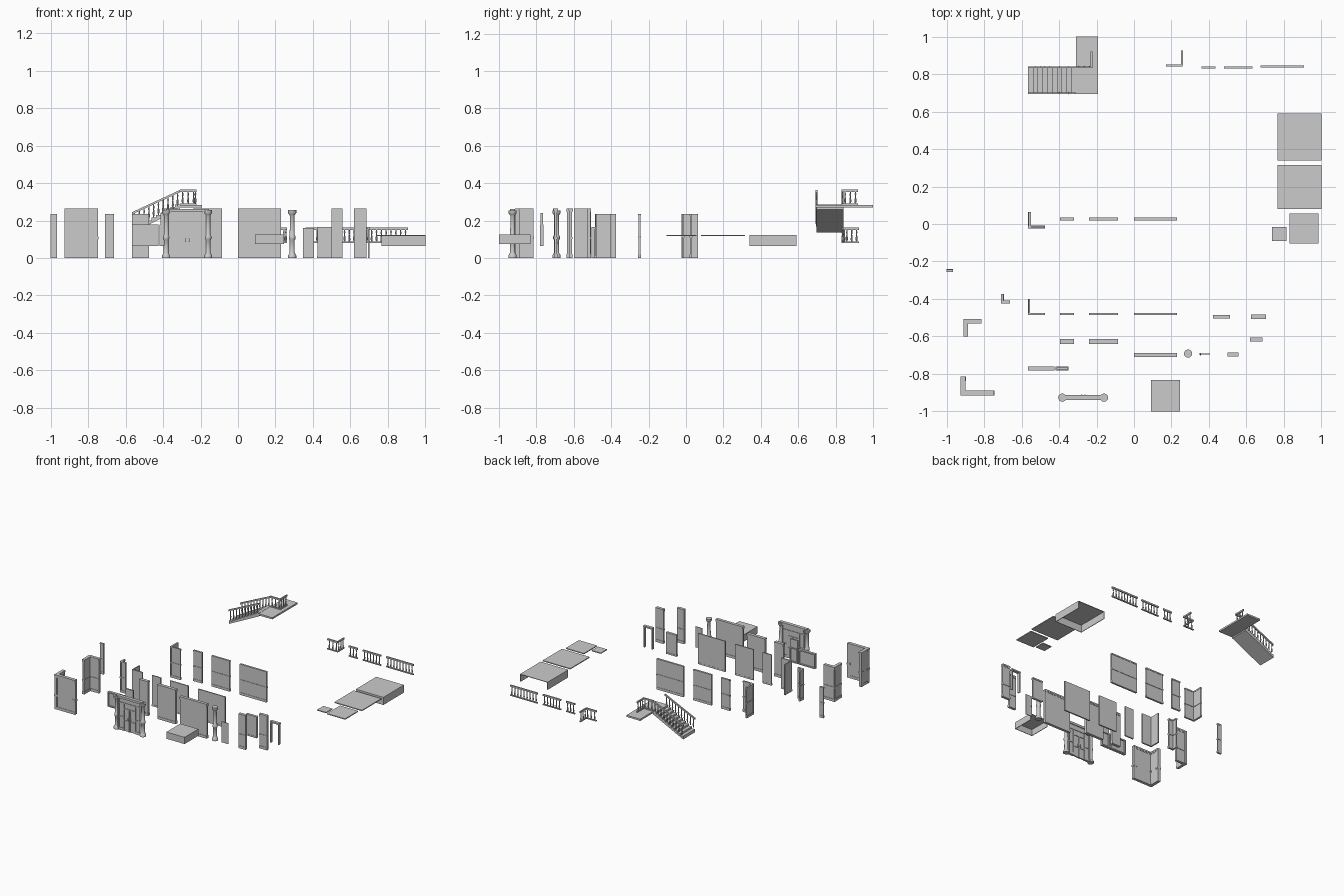
import bpy, bmesh, math
from mathutils import Matrix, Vector

if "Cube" in bpy.data.objects:
    bpy.data.objects.remove(bpy.data.objects["Cube"])


class Part:
    """Collects simple solids into one named object."""
    def __init__(self, name):
        self.name, self.bm = name, bmesh.new()

    def box(self, x0, x1, y0, y1, z0, z1):
        m = Matrix.Translation(((x0 + x1) / 2, (y0 + y1) / 2, (z0 + z1) / 2)) \
            @ Matrix.Diagonal((x1 - x0, y1 - y0, z1 - z0, 1))
        bmesh.ops.create_cube(self.bm, size=1, matrix=m)
        return self

    def prism(self, pts, y0, y1):
        # x/z outline extruded along y
        f = self.bm.faces.new([self.bm.verts.new((x, y0, z)) for x, z in pts])
        r = bmesh.ops.extrude_face_region(self.bm, geom=[f])
        vs = [g for g in r['geom'] if isinstance(g, bmesh.types.BMVert)]
        bmesh.ops.translate(self.bm, verts=vs, vec=(0, y1 - y0, 0))

    def lathe(self, x, y, prof, n=12):
        # profile of (radius, z) turned around a vertical axis
        rings = [[self.bm.verts.new((x + r * math.cos(2 * math.pi * i / n),
                                     y + r * math.sin(2 * math.pi * i / n), z))
                  for i in range(n)] for r, z in prof]
        for a, b in zip(rings, rings[1:]):
            for i in range(n):
                j = (i + 1) % n
                self.bm.faces.new((a[i], a[j], b[j], b[i]))
        self.bm.faces.new(rings[0][::-1])
        self.bm.faces.new(rings[-1])

    def done(self, smooth=False):
        bmesh.ops.recalc_face_normals(self.bm, faces=self.bm.faces)
        me = bpy.data.meshes.new(self.name)
        self.bm.to_mesh(me)
        self.bm.free()
        ob = bpy.data.objects.new(self.name, me)
        bpy.context.collection.objects.link(ob)
        if smooth:
            bpy.context.view_layer.objects.active = ob
            ob.select_set(True)
            bpy.ops.object.shade_smooth_by_angle(angle=math.radians(40))
            ob.select_set(False)


def wall(name, legs, h, bands, d=.004):
    """Wall of one or two straight legs; bands are moldings standing proud by d."""
    p = Part(name)
    for x0, x1, y0, y1 in legs:
        along_x = x1 - x0 > y1 - y0
        ix, iy = (0, d) if along_x else (d, 0)
        p.box(x0 + ix, x1 - ix, y0 + iy, y1 - iy, 0, h)
        for z0, z1, k in bands:
            ix, iy = (0, d * (1 - k)) if along_x else (d * (1 - k), 0)
            p.box(x0 + ix, x1 - ix, y0 + iy, y1 - iy, z0, z1)
    p.done()


INNER = [(0, .018, .8), (.108, .118, 1), (.226, .236, .8)]
OUTER = [(0, .02, .7), (.245, .254, .5), (.254, .265, 1)]
SPANS = [("narrow", -.395, -.32), ("medium", -.24, -.085), ("wide", 0, .23)]

# interior walls with chair rail, and plain walls
for n, x0, x1 in SPANS:
    wall("panelled_wall_" + n, [(x0, x1, .018, .034)], .236, INNER, .003)
    wall("plain_wall_" + n, [(x0, x1, -.486, -.475)], .236, [(0, .012, 1)], .001)
wall("panelled_wall_corner", [(-.565, -.475, -.023, -.009), (-.565, -.55, -.023, .065)], .236, INNER, .003)
wall("plain_wall_corner", [(-.565, -.475, -.486, -.475), (-.565, -.555, -.486, -.4)], .236, [(0, .012, 1)], .001)
wall("small_corner", [(-.71, -.662, -.425, -.408), (-.71, -.695, -.425, -.375)], .236, INNER, .003)
wall("end_post", [(-1, -.967, -.256, -.241)], .236, INNER, .003)

# exterior walls with cornice
wall("outer_wall_narrow", [(-.395, -.32, -.64, -.615)], .265, OUTER)
wall("outer_wall_medium", [(-.24, -.085, -.64, -.615)], .265, OUTER)
wall("outer_wall_wide", [(0, .23, -.711, -.688)], .265, OUTER)
wall("outer_wall_small", [(.498, .558, -.708, -.685)], .265, OUTER + [(.1, .112, .8)])
wall("outer_wall_side", [(.618, .685, -.627, -.605)], .265, OUTER + [(.1, .112, .8)])
wall("inside_corner_wall", [(-.91, -.815, -.53, -.507), (-.91, -.887, -.6, -.507)], .265,
     OUTER + [(.1, .112, .8)])
wall("outside_corner_wall", [(-.925, -.748, -.915, -.89), (-.925, -.9, -.915, -.815)], .265, OUTER)

# corner and end trim strips of the outside corner
p = Part("corner_trim")
for x, y in ((-.912, -.902), (-.76, -.902), (-.912, -.826)):
    p.box(x - .011, x + .011, y - .011, y + .011, 0, .25)
    p.box(x - .014, x + .014, y - .013, y + .013, .1, .115)
p.done()

# columns
COLUMN = [(.022, 0), (.022, .014), (.018, .02), (.014, .028), (.013, .095), (.018, .102),
          (.018, .116), (.013, .123), (.012, .225), (.016, .232), (.022, .24), (.022, .255)]
p = Part("column")
p.lathe(.289, -.692, COLUMN, 16)
p.done(True)
p = Part("entrance_columns")
for x in (-.383, -.16):
    p.lathe(x, -.927, COLUMN, 16)
p.done(True)

# entrance wall with double door
p = Part("entrance_wall")
p.box(-.375, -.17, -.93, -.92, 0, .25)
p.box(-.385, -.155, -.94, -.914, .245, .262)
for s in (-1, 1):
    c = -.2715
    def strip(a, b, z0, z1, t=.004):
        xs = sorted((c + s * a, c + s * b))
        p.box(*xs, -.93 - t, -.92 + t, z0, z1)
    strip(.088, .1, 0, .25, .008)
    strip(.046, .054, 0, .215)
    strip(.001, .006, 0, .165)
    strip(0, .05, .165, .173)
    strip(0, .09, .207, .215)
    strip(.05, .09, .1, .108)
    strip(.05, .09, 0, .02)
    strip(.006, .046, .075, .082)
    strip(.006, .012, .085, .105, .009)
p.done()

# door leaf, door with frame, empty frame
p = Part("door_leaf").box(.347, .405, -.697, -.692, 0, .16)
p.box(.352, .357, -.701, -.688, .075, .085)
p.done()
p = Part("low_wall_panel").box(.424, .51, -.502, -.488, 0, .162)
p.box(.422, .512, -.505, -.485, .154, .165)
p.box(.422, .512, -.504, -.486, 0, .012)
p.done()
p = Part("door_frame")
for x in (.627, .693):
    p.box(x, x + .009, -.504, -.486, 0, .156)
p.box(.625, .704, -.506, -.484, .154, .165)
p.done()


# windows
def window(name, x0, x1, z0, z1, bars):
    p = Part(name)
    a, b, w = -.781, -.761, .009
    p.box(x0, x0 + w, a, b, z0, z1).box(x1 - w, x1, a, b, z0, z1)
    p.box(x0, x1, a, b, z0, z0 + w).box(x0, x1, a, b, z1 - w, z1)
    p.box(x0, x1, -.773, -.769, z0, z1)
    for i in range(1, bars):
        x = x0 + (x1 - x0) * i / bars
        p.box(x - .002, x + .002, -.776, -.766, z0, z1)
    p.done()


window("wide_window", -.565, -.424, .063, .178, 1)
window("tall_window", -.418, -.349, .063, .178, 1)
p = Part("window_head").box(-.415, -.352, -.777, -.765, .178, .24)
p.done()

# floor and roof slabs
Part("floor_large").box(.765, 1, .08, .315, .117, .124).done()
Part("floor_medium").box(.83, .985, -.103, .056, .117, .124).done()
Part("floor_small").box(.738, .815, -.092, -.017, .117, .124).done()


def canopy(name, x0, x1, y0, y1, z0, z1, t=.004):
    p = Part(name).box(x0, x1, y0, y1, z1 - t, z1)
    p.box(x0, x0 + t, y0, y1, z0, z1).box(x1 - t, x1, y0, y1, z0, z1)
    p.box(x0, x1, y0, y0 + t, z0, z1)
    p.done()


canopy("roof_large", .765, 1, .34, .59, .065, .124)
canopy("roof_small", .09, .245, -1, -.832, .074, .126)

# balustrades
BALUSTER = [(.003, 0), (.003, .1), (.0055, .25), (.005, .4), (.0025, .6), (.0045, .8), (.003, .85), (.003, 1)]


def railing(p, a, b, z0, z1, h=.082, w=.005, bottom=True):
    """Railing from a to b, base heights z0 to z1."""
    a, b = Vector((*a, z0)), Vector((*b, z1))
    d = b - a
    side = Vector((-d.y, d.x, 0)).normalized() * w
    rails = [(h - .012, h)] + ([(0, .008)] if bottom else [])
    for lo, hi in rails:
        vs = [p.bm.verts.new(e + side * s + Vector((0, 0, z)))
              for e in (a, b) for s, z in ((-1, lo), (1, lo), (1, hi), (-1, hi))]
        for f in ((0, 1, 2, 3), (4, 5, 6, 7), (0, 1, 5, 4), (1, 2, 6, 5), (2, 3, 7, 6), (3, 0, 4, 7)):
            p.bm.faces.new([vs[i] for i in f])
    n = max(2, round(Vector((d.x, d.y)).length / .026))
    for i in range(n):
        c = a + d * (i + .5) / n
        p.lathe(c.x, c.y, [(r, c.z + t * (h - .008)) for r, t in BALUSTER], 8)


for n, x0, x1, y in (("narrow", .36, .435, .836), ("medium", .48, .632, .836), ("wide", .675, .907, .841)):
    p = Part("balustrade_" + n)
    railing(p, (x0, y), (x1, y), .08, .08)
    p.done(True)
p = Part("balustrade_corner")
railing(p, (.17, .847), (.26, .847), .08, .08)
railing(p, (.256, .847), (.256, .925), .08, .08)
p.done(True)

# staircase with sloping underside, landing and railings
p = Part("staircase")
n, xa, xb, za, zb = 10, -.565, -.31, .145, .285
pts = [(xb, .26), (xa, .135)]
for i in range(n):
    z = za + (zb - za) * (i + 1) / n
    pts += [(xa + (xb - xa) * i / n, z), (xa + (xb - xa) * (i + 1) / n, z)]
p.prism(pts, .697, .842)
p.done()
Part("landing").box(-.31, -.193, .693, 1, .27, .283).done()
p = Part("stair_railings")
for y in (.698, .837):
    railing(p, (-.565, y), (-.31, y), .163, .281, bottom=False)
railing(p, (-.31, .837), (-.222, .837), .283, .283)
railing(p, (-.227, .837), (-.227, .92), .283, .283)
p.done(True)
